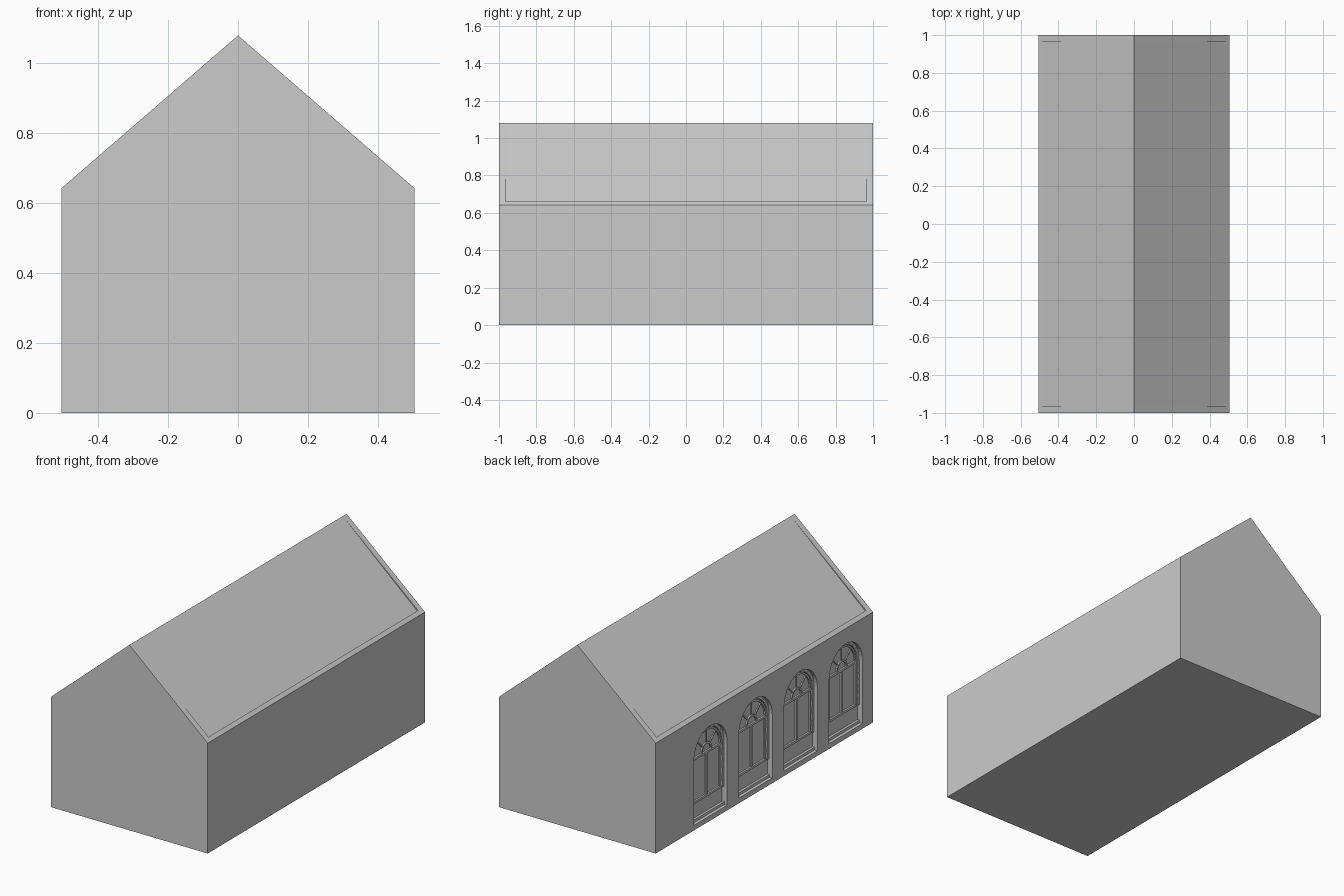
import bpy, bmesh, math

if "Cube" in bpy.data.objects:
    bpy.data.objects.remove(bpy.data.objects["Cube"])

W, L, EAVE, RIDGE = 0.505, 1.0, 0.643, 1.08
RX, RY, DROP = 0.485, 0.965, 0.01        # roof rim position and recess depth
CENTRES = [0.495, 0.08, -0.335, -0.75]   # window bays along the left wall
R, SPRING, BASE, DEPTH = 0.153, 0.40, 0.03, 0.032
BACK = -W + DEPTH

grey = bpy.data.materials.new("plain grey")
grey.diffuse_color = (0.6, 0.6, 0.6, 1)
grey.use_nodes = True
grey.node_tree.nodes["Principled BSDF"].inputs["Base Color"].default_value = grey.diffuse_color


def finish(bm, name):
    bmesh.ops.remove_doubles(bm, verts=bm.verts, dist=1e-6)
    bmesh.ops.recalc_face_normals(bm, faces=bm.faces)
    me = bpy.data.meshes.new(name)
    bm.to_mesh(me)
    bm.free()
    me.materials.append(grey)
    ob = bpy.data.objects.new(name, me)
    bpy.context.collection.objects.link(ob)
    return ob


def face(bm, *pts):
    bm.faces.new([bm.verts.new(p) for p in pts])


def prism(bm, pts, x0, x1):
    """Extrude a (y, z) outline from x0 to x1."""
    a = [bm.verts.new((x0, y, z)) for y, z in pts]
    b = [bm.verts.new((x1, y, z)) for y, z in pts]
    bm.faces.new(a)
    bm.faces.new(b[::-1])
    n = len(pts)
    for i in range(n):
        bm.faces.new((a[i], b[i], b[(i + 1) % n], a[(i + 1) % n]))


def bar(bm, y0, y1, z0, z1, out):
    prism(bm, [(y0, z0), (y1, z0), (y1, z1), (y0, z1)], BACK + 0.004, BACK - out)


def arc(cy, r, a0, a1, n):
    return [(cy + r * math.cos(a0 + (a1 - a0) * i / n),
             SPRING + r * math.sin(a0 + (a1 - a0) * i / n)) for i in range(n + 1)]


# hall body: walls, floor, and roof slopes with slightly raised rims
bm = bmesh.new()
rim_z = RIDGE - (RIDGE - EAVE) * RX / W
for s in (-1, 1):
    face(bm, (-W, s * L, 0), (W, s * L, 0), (W, s * L, EAVE), (0, s * L, RIDGE), (-W, s * L, EAVE))
    face(bm, (s * W, -L, 0), (s * W, L, 0), (s * W, L, EAVE), (s * W, -L, EAVE))
    for t in (-1, 1):
        face(bm, (s * W, t * L, EAVE), (0, t * L, RIDGE), (0, t * RY, RIDGE), (s * RX, t * RY, rim_z))
        face(bm, (s * RX, t * RY, rim_z), (0, t * RY, RIDGE), (s * RX, t * RY, rim_z - DROP))
    face(bm, (s * W, -L, EAVE), (s * W, L, EAVE), (s * RX, RY, rim_z), (s * RX, -RY, rim_z))
    face(bm, (s * RX, -RY, rim_z), (s * RX, RY, rim_z),
         (s * RX, RY, rim_z - DROP), (s * RX, -RY, rim_z - DROP))
    face(bm, (s * RX, -RY, rim_z - DROP), (s * RX, RY, rim_z - DROP), (0, RY, RIDGE), (0, -RY, RIDGE))
face(bm, (-W, -L, 0), (W, -L, 0), (W, L, 0), (-W, L, 0))
hall = finish(bm, "hall_body")

# arched niches cut into the left wall
bm = bmesh.new()
for cy in CENTRES:
    prism(bm, [(cy - R, BASE), (cy + R, BASE)] + arc(cy, R, 0, math.pi, 20), -W - 0.1, BACK)
cutter = finish(bm, "niche_cutter")
cutter.hide_render = True
mod = hall.modifiers.new("niches", "BOOLEAN")
mod.operation, mod.object, mod.solver = "DIFFERENCE", cutter, "EXACT"
bpy.context.view_layer.objects.active = hall
bpy.ops.object.modifier_apply(modifier=mod.name)
bpy.data.objects.remove(cutter)

for k, cy in enumerate(CENTRES, 1):
    # window: sill, frame, central mullion, transom and fanlight
    bm = bmesh.new()
    w, f, z0 = R - 0.022, 0.013, 0.135
    bar(bm, cy - R, cy + R, BASE - 0.002, BASE + 0.016, 0.014)
    bar(bm, cy - w, cy + w, z0, z0 + f, 0.010)
    bar(bm, cy - w, cy + w, SPRING - f, SPRING, 0.010)
    for y in (cy - w + f / 2, cy, cy + w - f / 2):
        bar(bm, y - f / 2, y + f / 2, z0 + f, SPRING - f, 0.008)
    for r in (w, 0.05):
        prism(bm, arc(cy, r, 0, math.pi, 16) + arc(cy, r - 0.01, math.pi, 0, 16),
              BACK + 0.004, BACK - 0.008)
    for i in range(1, 4):
        a = math.pi * i / 4
        c, s = math.cos(a), math.sin(a)
        prism(bm, [(cy + c * r - s * h, SPRING + s * r + c * h)
                   for r, h in ((0.046, -0.003), (w - 0.005, -0.003), (w - 0.005, 0.003), (0.046, 0.003))],
              BACK + 0.004, BACK - 0.006)
    finish(bm, f"arched_window_{k}")

    # stone surround: jamb blocks and arch wedges
    bm = bmesh.new()
    n = 7
    h = (SPRING - z0) / n
    for i in range(n):
        d = 0.020 if i % 2 else 0.015
        for a, b in ((cy - R, cy - R + d), (cy + R - d, cy + R)):
            bar(bm, a, b, z0 + i * h + 0.001, z0 + (i + 1) * h - 0.001, 0.012)
    for i in range(11):
        a0, a1 = math.pi * (i + 0.04) / 11, math.pi * (i + 0.96) / 11
        prism(bm, arc(cy, R - 0.001, a0, a1, 2) + arc(cy, R - 0.019, a1, a0, 2),
              BACK + 0.004, BACK - 0.012)
    finish(bm, f"window_surround_{k}")
